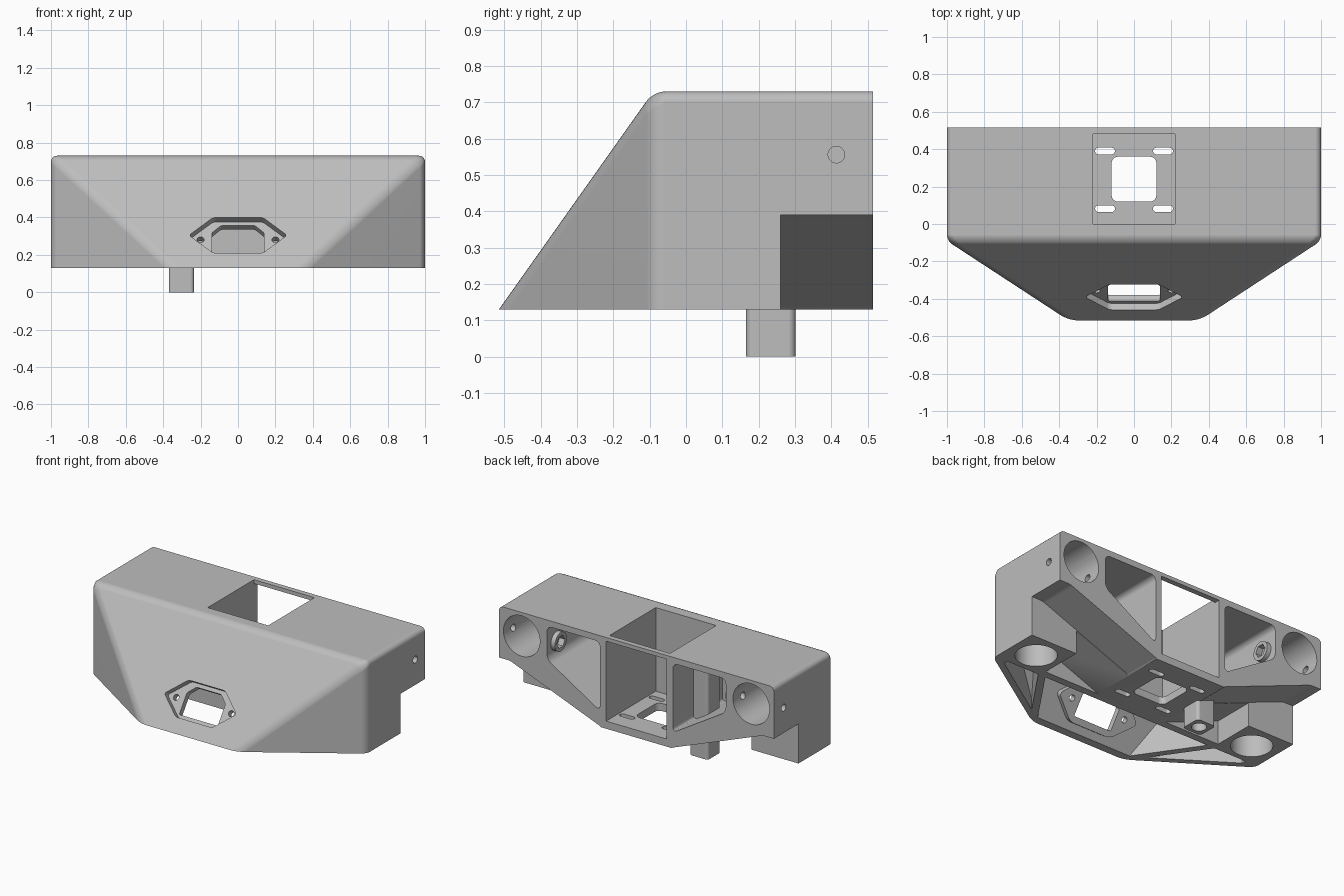
import bpy, bmesh, math
from mathutils import Matrix, Vector

cube = bpy.data.objects.get("Cube")
if cube:
    bpy.data.objects.remove(cube, do_unlink=True)

BACK, LOW, TOP = 0.515, 0.13, 0.73

grey = bpy.data.materials.new("plain grey")
grey.use_nodes = True
grey.diffuse_color = (0.51, 0.51, 0.51, 1)
grey.node_tree.nodes["Principled BSDF"].inputs["Base Color"].default_value = (0.51, 0.51, 0.51, 1)


def make(name, bm):
    bmesh.ops.recalc_face_normals(bm, faces=bm.faces)
    mesh = bpy.data.meshes.new(name)
    bm.to_mesh(mesh)
    bm.free()
    mesh.materials.append(grey)
    ob = bpy.data.objects.new(name, mesh)
    bpy.context.collection.objects.link(ob)
    return ob


def prism(name, points, axis, a, b, radius=0, matrix=None, clip=None):
    """Extrude an outline along an axis, optionally rounding its corners."""
    place = {"x": lambda p, t: (t, p[0], p[1]),
             "y": lambda p, t: (p[0], t, p[1]),
             "z": lambda p, t: (p[0], p[1], t)}[axis]
    bm = bmesh.new()
    rings = [[bm.verts.new(place(p, t)) for p in points] for t in (a, b)]
    n = len(points)
    for ring in rings:
        bm.faces.new(ring)
    for i in range(n):
        j = (i + 1) % n
        bm.faces.new((rings[0][i], rings[0][j], rings[1][j], rings[1][i]))
    bmesh.ops.recalc_face_normals(bm, faces=bm.faces)
    if radius:
        edges = [bm.edges.get((rings[0][i], rings[1][i])) for i in range(n)]
        bmesh.ops.bevel(bm, geom=edges, offset=radius, segments=5, profile=0.5, affect='EDGES')
    if clip:
        cut = bmesh.ops.bisect_plane(bm, geom=bm.verts[:] + bm.edges[:] + bm.faces[:],
                                     plane_co=clip[0], plane_no=clip[1], clear_outer=True)
        rim = [e for e in cut["geom_cut"] if isinstance(e, bmesh.types.BMEdge)]
        bmesh.ops.contextual_create(bm, geom=rim)
    if matrix:
        bm.transform(matrix)
    return make(name, bm)


def rect(x0, x1, y0, y1):
    return [(x0, y0), (x1, y0), (x1, y1), (x0, y1)]


def circle(x, y, r, n=40):
    return [(x + r * math.cos(2 * math.pi * i / n), y + r * math.sin(2 * math.pi * i / n))
            for i in range(n)]


def flip(points, s):
    return [(s * x, y) for x, y in points]


# Outer shell: box with a sloped nose and angled cheeks
bm = bmesh.new()
for s in (-1, 1):
    for co in ((1, BACK, LOW), (1, -0.09, LOW), (0.35, -BACK, LOW), (1, BACK, TOP), (1, -0.09, TOP)):
        bm.verts.new((s * co[0], co[1], co[2]))
bmesh.ops.convex_hull(bm, input=bm.verts)
bmesh.ops.dissolve_limit(bm, angle_limit=0.01, verts=bm.verts, edges=bm.edges)
round_edges = [e for e in bm.edges
               if not all(v.co.y > 0.5 for v in e.verts) and not all(v.co.z < 0.14 for v in e.verts)]
bmesh.ops.bevel(bm, geom=round_edges, offset=0.032, segments=5, profile=0.5,
                affect='EDGES', clamp_overlap=True)
body = make("housing", bm)


def combine(tool, operation='DIFFERENCE'):
    """Cut or add a part; a cut that would lose the housing's width is undone."""
    before = body.data.copy()
    mod = body.modifiers.new("combine", 'BOOLEAN')
    mod.operation = operation
    mod.solver = 'EXACT'
    mod.object = tool
    bpy.context.view_layer.objects.active = body
    bpy.ops.object.modifier_apply(modifier=mod.name)
    xs = [v.co.x for v in body.data.vertices] or [0]
    if max(xs) - min(xs) < 1.98:
        body.data = before
    else:
        bpy.data.meshes.remove(before)
    bpy.data.objects.remove(tool, do_unlink=True)


# Slope frame: local y runs up the nose, local z points out of it
up = Vector((0, BACK - 0.09, TOP - LOW)).normalized()
out = Vector((1, 0, 0)).cross(up)
nose = Vector((0, -BACK, LOW)) + up * (0.175 / up.z)
frame = Matrix((Vector((1, 0, 0)), up, out)).transposed().to_4x4()
frame.translation = nose
inner_slope = (nose - out * 0.045, out)

# Nose cavity, open underneath
combine(prism("nose_cavity", [(-0.33, -0.49), (0.33, -0.49), (0.62, -0.07), (-0.62, -0.07)],
              "z", 0, 0.68, clip=inner_slope))

for s in (-1, 1):
    # Cheek cavity
    combine(prism("cheek_cavity", flip([(0.44, -0.41), (0.91, -0.1), (0.91, -0.07), (0.675, -0.07)], s),
                  "z", 0, 0.66, clip=inner_slope))
    # Rear corner notch with sloping underside
    combine(prism("notch", flip([(1.2, 0.39), (0.92, 0.39), (0.25, LOW), (0.25, -0.1), (1.2, -0.1)], s),
                  "y", 0.26, 0.7, 0.02))
    # Sloping underside carried forward between the foot and the floor
    combine(prism("foot_gap", flip([(0.66, 0.286), (0.25, 0.127), (0.25, -0.13), (0.66, -0.13)], s),
                  "y", -0.02, 0.4))
    # Rear storage pocket
    combine(prism("rear_pocket", flip([(0.265, 0.69), (0.65, 0.69), (0.65, 0.47), (0.265, 0.235)], s),
                  "y", 0, 0.7, 0.035))
    # Rear tube socket and foot socket
    combine(prism("rear_socket", circle(s * 0.835, 0.575, 0.133), "y", 0.2, 0.7))
    combine(prism("foot_socket", circle(s * 0.825, 0.09, 0.125), "z", 0, 0.42))
    # Side screw hole with a collar and nut seat inside the pocket
    ends = sorted((s * 0.62, s * 0.67))
    combine(prism("nut_collar", circle(0.414, 0.556, 0.062, 32), "x", *ends), 'UNION')
    ends = sorted((s * 0.6, s * 0.66))
    combine(prism("nut_seat", circle(0.414, 0.556, 0.042, 6), "x", *ends))
    ends = sorted((s * 0.6, s * 1.1))
    combine(prism("screw_hole", circle(0.414, 0.556, 0.023, 20), "x", *ends))

# Central bay, open at the top and the back
combine(prism("bay", rect(-0.22, 0.22, 0, 0.48), "z", 0.18, 0.9))
combine(prism("bay_back", rect(-0.22, 0.22, 0.18, 0.705), "y", 0.3, 0.7))
combine(prism("floor_hole", rect(-0.12, 0.12, 0.12, 0.36), "z", 0, 0.3, 0.035))
for x in (-0.155, 0.155):
    for y in (0.082, 0.39):
        combine(prism("floor_slot", rect(x - 0.053, x + 0.053, y - 0.018, y + 0.018),
                      "z", 0, 0.3, 0.0175))

# Locating post running down through one pocket
combine(prism("post", rect(-0.37, -0.235, 0.165, 0.302), "z", 0, 0.71, 0.02), 'UNION')
combine(prism("post_bore", circle(-0.302, 0.233, 0.045, 24), "z", -0.1, 0.3))

# Socket seat on the nose: backing, recess, opening and screw holes
hexagon = [(-0.262, 0), (-0.132, -0.117), (0.132, -0.117), (0.262, 0), (0.132, 0.117), (-0.132, 0.117)]
combine(prism("seat_backing", [(x * 1.14, y * 1.14) for x, y in hexagon],
              "z", -0.08, -0.02, 0.03, frame), 'UNION')
combine(prism("seat_recess", hexagon, "z", -0.042, 0.06, 0.015, frame))
opening = [(-0.14, -0.093), (0.14, -0.093), (0.14, 0.045), (0.09, 0.093), (-0.09, 0.093), (-0.14, 0.045)]
combine(prism("seat_opening", opening, "z", -0.15, 0.06, 0.008, frame))
for s in (-1, 1):
    combine(prism("seat_screw", circle(s * 0.2, 0, 0.019, 20), "z", -0.15, 0.06, 0, frame))

# Smooth rounded edges, keep hard corners and flat panels
bpy.ops.object.select_all(action='DESELECT')
body.select_set(True)
bpy.context.view_layer.objects.active = body
bpy.ops.object.shade_smooth_by_angle(angle=math.radians(30))
flatten = body.modifiers.new("flat panels", 'WEIGHTED_NORMAL')
flatten.keep_sharp = True
